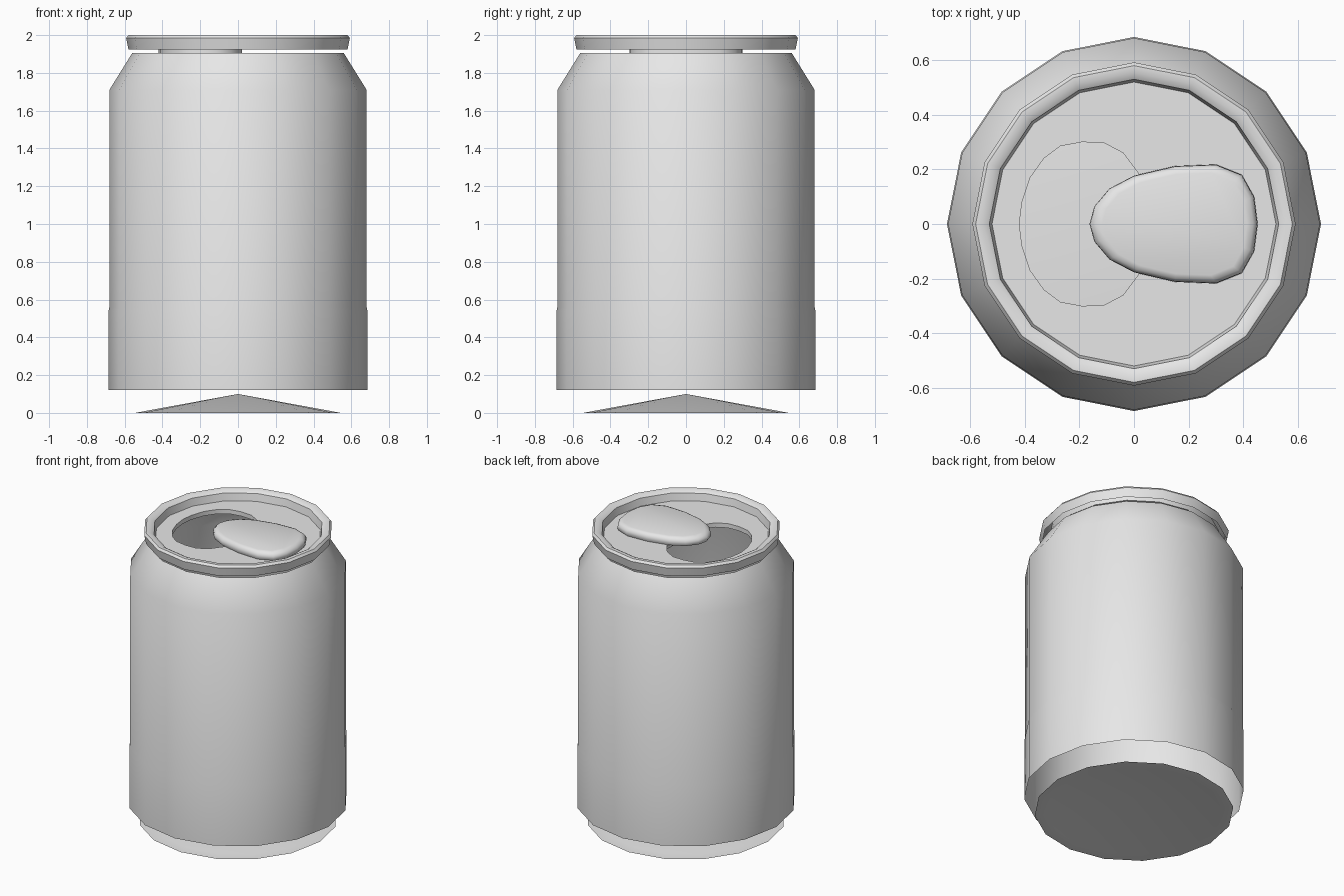
import bpy, bmesh, math

if "Cube" in bpy.data.objects:
    bpy.data.objects.remove(bpy.data.objects["Cube"], do_unlink=True)

SIDES = 16
LID_Z = 1.935

# One plain metal colour
metal = bpy.data.materials.new("light_grey_metal")
metal.use_nodes = True
metal.diffuse_color = (0.8, 0.8, 0.8, 1)
metal.node_tree.nodes["Principled BSDF"].inputs["Base Color"].default_value = (0.8, 0.8, 0.8, 1)


def finish(name, bm, angle=40):
    """Turn a bmesh into a smooth shaded object."""
    mesh = bpy.data.meshes.new(name)
    bm.to_mesh(mesh)
    bm.free()
    mesh.materials.append(metal)
    obj = bpy.data.objects.new(name, mesh)
    bpy.context.collection.objects.link(obj)
    bpy.ops.object.select_all(action='DESELECT')
    obj.select_set(True)
    bpy.context.view_layer.objects.active = obj
    bpy.ops.object.shade_smooth_by_angle(angle=math.radians(angle))
    return obj


def circle(r):
    steps = [2 * math.pi * i / SIDES for i in range(SIDES)]
    return [(r * math.cos(a), r * math.sin(a)) for a in steps]


def add_ring(bm, outline, z):
    return [bm.verts.new((x, y, z)) for x, y in outline]


def bridge(bm, low, high):
    n = len(low)
    for i in range(n):
        j = (i + 1) % n
        bm.faces.new((low[i], low[j], high[j], high[i]))


def stack(bm, layers):
    rings = [add_ring(bm, outline, z) for outline, z in layers]
    for low, high in zip(rings, rings[1:]):
        bridge(bm, low, high)
    return rings


def lathe(name, profile):
    bm = bmesh.new()
    stack(bm, [(circle(r), z) for r, z in profile])
    bmesh.ops.remove_doubles(bm, verts=bm.verts, dist=0.0001)
    return finish(name, bm)


def mirrored(half):
    """Complete an outline, given its +y half from -x to +x, counter-clockwise."""
    lower = [(x, -y) for x, y in half]
    upper = [(x, y) for x, y in reversed(half) if y > 0]
    return lower + upper


# Wall with sloped shoulder, open at both ends
lathe("can_body", [(0.685, 0.12), (0.685, 0.54), (0.681, 0.56),
                   (0.681, 1.71), (0.56, 1.905)])

# Base plate: flat foot ring around a shallow raised centre
lathe("can_base", [(0, 0.1), (0.545, 0), (0.62, 0)])

# Rolled rim, from the outer lower edge over to the lid
lathe("top_rim", [(0.58, 1.925), (0.592, 1.985), (0.58, 2.0), (0.555, 2.0),
                  (0.53, 1.985), (0.52, LID_Z)])

# Lid with a drinking hole and a short lip turned down around it
hole = mirrored([(-0.42, 0), (-0.41, 0.08), (-0.38, 0.17), (-0.33, 0.24),
                 (-0.27, 0.285), (-0.19, 0.3), (-0.11, 0.297),
                 (-0.04, 0.26), (0.02, 0.18)])
bm = bmesh.new()
edges = []
hole_ring = add_ring(bm, hole, LID_Z)
for ring in (add_ring(bm, circle(0.52), LID_Z), hole_ring):
    for i, v in enumerate(ring):
        edges.append(bm.edges.new((v, ring[(i + 1) % len(ring)])))
bmesh.ops.triangle_fill(bm, edges=edges, use_beauty=True)
bm.normal_update()
for face in bm.faces:
    if face.normal.z < 0:
        face.normal_flip()
bridge(bm, hole_ring, add_ring(bm, hole, LID_Z - 0.03))
finish("lid", bm)

# Pull tab: egg-shaped plate with a rounded upper edge
tab = mirrored([(-0.163, 0), (-0.145, 0.065), (-0.09, 0.13), (0, 0.177),
                (0.15, 0.212), (0.3, 0.218), (0.395, 0.18),
                (0.44, 0.1), (0.453, 0)])
tab = list(dict.fromkeys(tab))


def scaled(outline, f, cx=0.17):
    return [(cx + (x - cx) * f, y * f) for x, y in outline]


bm = bmesh.new()
rings = stack(bm, [(scaled(tab, f), z) for f, z in
                   [(0.97, LID_Z), (1, 1.95), (0.99, 1.968), (0.94, 1.984), (0.86, 1.99)]])
bm.faces.new(rings[-1])
bm.faces.new(list(reversed(rings[0])))
finish("pull_tab", bm, 50)
